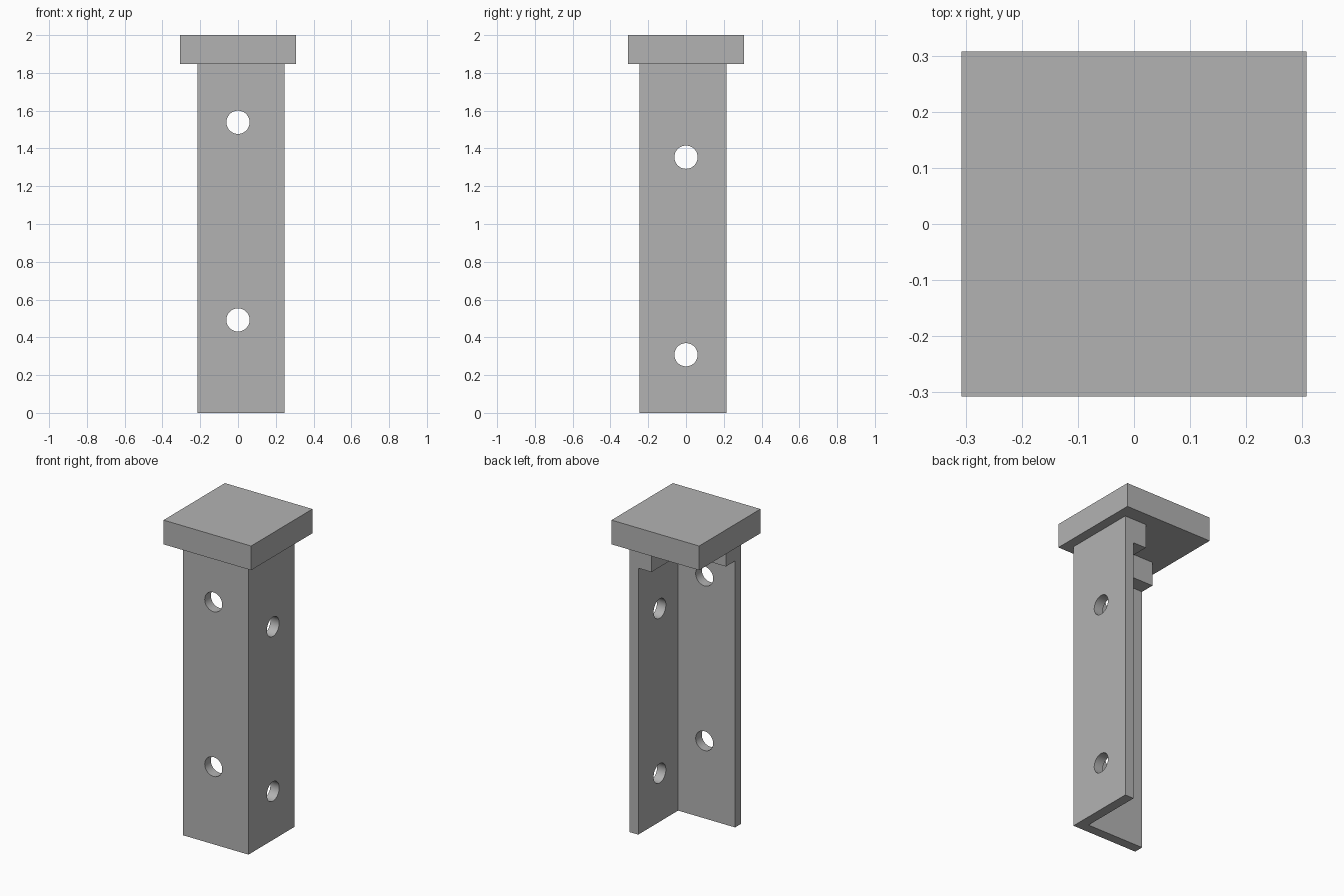
import bpy
import bmesh
from math import pi
from mathutils import Matrix, Vector

if "Cube" in bpy.data.objects:
    bpy.data.objects.remove(bpy.data.objects["Cube"], do_unlink=True)

U = 2 / 65              # design unit: the post is 65 units tall
LOW, HIGH = -7, 8       # free end and outer corner of each leg
WALL, RIM = 2, 3        # leg thickness, rim depth
LENGTH, CAP = 60, 5     # leg length, cap thickness
HOLE_RADIUS = 2

grey = bpy.data.materials.new("plain grey")
grey.use_nodes = True
colour = (0.45, 0.45, 0.45, 1)
grey.diffuse_color = colour
grey.node_tree.nodes["Principled BSDF"].inputs["Base Color"].default_value = colour


def make_object(name, bm):
    bmesh.ops.recalc_face_normals(bm, faces=bm.faces[:])
    mesh = bpy.data.meshes.new(name)
    bm.to_mesh(mesh)
    bm.free()
    mesh.materials.append(grey)
    obj = bpy.data.objects.new(name, mesh)
    bpy.context.collection.objects.link(obj)
    return obj


def extrude_profile(name, points, bottom, top):
    bm = bmesh.new()
    face = bm.faces.new([bm.verts.new((x * U, y * U, bottom * U)) for x, y in points])
    new = bmesh.ops.extrude_face_region(bm, geom=[face])["geom"]
    moved = [v for v in new if isinstance(v, bmesh.types.BMVert)]
    bmesh.ops.translate(bm, verts=moved, vec=(0, 0, (top - bottom) * U))
    return make_object(name, bm)


def angle_profile(outer, thick):
    """L shape with its corner at the front left, legs ending at LOW."""
    inner = outer - thick
    return [(LOW, -outer), (outer, -outer), (outer, -LOW),
            (inner, -LOW), (inner, -inner), (LOW, -inner)]


# Two-legged angle post
post = extrude_profile("angle_post", angle_profile(HIGH, WALL), 0, LENGTH)

# Bolt holes: two through the front leg, two through the side leg
middle = HIGH - WALL / 2
holes = [((0, -middle, z), "X") for z in (16, 50)]
holes += [((middle, 0, z), "Y") for z in (10, 44)]
bm = bmesh.new()
for centre, axis in holes:
    place = Matrix.Translation(Vector(centre) * U) @ Matrix.Rotation(pi / 2, 4, axis)
    bmesh.ops.create_cone(bm, cap_ends=True, segments=48, radius1=HOLE_RADIUS * U,
                          radius2=HOLE_RADIUS * U, depth=WALL * 2 * U, matrix=place)
cutter = make_object("hole_cutter", bm)
cutter.hide_render = True

cut = post.modifiers.new("bolt holes", "BOOLEAN")
cut.operation = "DIFFERENCE"
cut.solver = "EXACT"
cut.object = cutter
bpy.ops.object.select_all(action="DESELECT")
bpy.context.view_layer.objects.active = post
post.select_set(True)
bpy.ops.object.modifier_apply(modifier=cut.name)
bpy.data.objects.remove(cutter, do_unlink=True)
bpy.ops.object.shade_smooth_by_angle()

# Thickened rim inside the angle, directly under the cap
extrude_profile("inner_rim", angle_profile(HIGH - WALL, RIM), LENGTH - CAP, LENGTH)

# Square cap plate
half = 10
extrude_profile("cap_plate", [(-half, -half), (half, -half), (half, half), (-half, half)],
                LENGTH, LENGTH + CAP)
